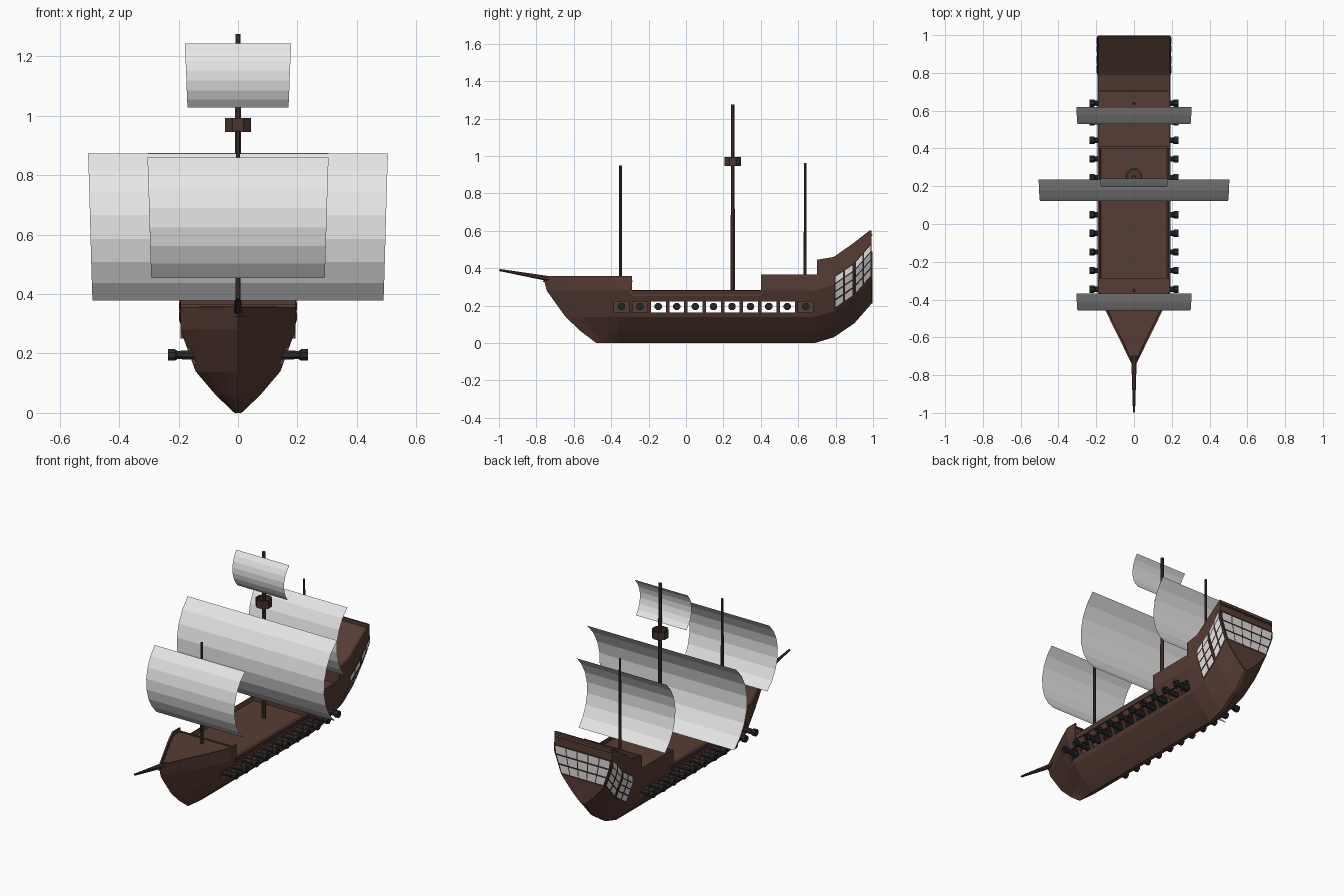
import bpy, bmesh, math
from mathutils import Vector, Matrix

if "Cube" in bpy.data.objects:
    bpy.data.objects.remove(bpy.data.objects["Cube"])


def material(name, r, g, b):
    m = bpy.data.materials.new(name)
    m.diffuse_color = (r, g, b, 1)
    m.use_nodes = True
    m.node_tree.nodes["Principled BSDF"].inputs["Base Color"].default_value = m.diffuse_color
    return m


WOOD = material("brown wood", 0.095, 0.045, 0.035)
SPAR = material("dark brown spar", 0.068, 0.036, 0.029)
FRAME = material("window frame brown", 0.035, 0.018, 0.014)
IRON = material("black iron", 0.022, 0.024, 0.026)
CLOTH = material("white sailcloth", 0.80, 0.80, 0.80)
GLASS = material("pale window", 0.72, 0.72, 0.72)


def finish(name, bm, mat):
    me = bpy.data.meshes.new(name)
    bm.to_mesh(me)
    bm.free()
    me.materials.append(mat)
    ob = bpy.data.objects.new(name, me)
    bpy.context.collection.objects.link(ob)
    return ob


def sheet(name, rows, mat, thick=0.0):
    """Grid surface through rows of points, thickened inward."""
    bm = bmesh.new()
    v = [[bm.verts.new(p) for p in row] for row in rows]
    for a, b in zip(v, v[1:]):
        for j in range(len(a) - 1):
            bm.faces.new((a[j], b[j], b[j + 1], a[j + 1]))
    bmesh.ops.remove_doubles(bm, verts=bm.verts[:], dist=1e-5)
    ob = finish(name, bm, mat)
    if thick:
        mod = ob.modifiers.new("thickness", 'SOLIDIFY')
        mod.thickness, mod.offset = thick, -1
    return ob


def boxes(name, bounds, mat):
    bm = bmesh.new()
    for x0, x1, y0, y1, z0, z1 in bounds:
        mtx = Matrix.Translation(((x0 + x1) / 2, (y0 + y1) / 2, (z0 + z1) / 2)) \
            @ Matrix.Diagonal((x1 - x0, y1 - y0, z1 - z0, 1))
        bmesh.ops.create_cube(bm, size=1, matrix=mtx)
    return finish(name, bm, mat)


def lathe(name, profile, mat, start, direction=(0, 0, 1), n=8):
    """Turn (radius, height) points about an axis."""
    bm = bmesh.new()
    rings = []
    for r, h in profile:
        ring = [(2 * math.pi * (k + .5) / n) for k in range(n)]
        rings.append([bm.verts.new((r * math.cos(a), r * math.sin(a), h)) for a in ring])
    for a, b in zip(rings, rings[1:]):
        for k in range(n):
            bm.faces.new((a[k], a[(k + 1) % n], b[(k + 1) % n], b[k]))
    bmesh.ops.remove_doubles(bm, verts=bm.verts[:], dist=1e-5)
    bmesh.ops.recalc_face_normals(bm, faces=bm.faces[:])
    rot = Vector((0, 0, 1)).rotation_difference(Vector(direction)).to_matrix().to_4x4()
    bm.transform(Matrix.Translation(start) @ rot)
    return finish(name, bm, mat)


def interp(table, t):
    for (a, p), (b, q) in zip(table, table[1:]):
        if t <= b:
            return p + (q - p) * (max(t, a) - a) / (b - a)
    return table[-1][1]


# Hull lines: half-breadth by height, stern lift by y, bow taper
SECTION = [(0, .012), (.06, .075), (.14, .143), (.28, .194)]
LIFT = [(.69, 0), (.79, .03), (.90, .105), (.992, .21)]
BOW = [(1, 0), (.68, .33), (.28, .74), (0, 1)]
STEM = [-.48, -.56, -.645, -.745]
FULL = -.36
W, STERN = .194, .992


def lift(y):
    return interp(LIFT, y)


def side_x(z):
    return interp(SECTION, z)


def mirrored(points):
    """Port top to keel to starboard top."""
    return [(-x, y, z) for x, y, z in reversed(points)] + points


# Hull shell with gunports cut through
rows = [mirrored([(x * f, FULL + (s - FULL) * u, z) for (z, x), s in zip(SECTION, STEM)])
        for u, f in BOW]
rows += [mirrored([(x, y, z + up) for z, x in SECTION]) for y, up in LIFT]
hull = sheet("hull", rows, WOOD, .012)
gun_y = [-.345 + .0985 * i for i in range(11)]
cutter = boxes("gunport_cutter", [(-.3, .3, y - .04, y + .04, .164, .221) for y in gun_y], WOOD)
cutter.hide_render = True
cut = hull.modifiers.new("gunports", 'BOOLEAN')
cut.object, cut.operation, cut.solver = cutter, 'DIFFERENCE', 'EXACT'
bpy.context.view_layer.update()
done = bpy.data.meshes.new_from_object(
    hull.evaluated_get(bpy.context.evaluated_depsgraph_get()))
hull.modifiers.clear()
hull.data = done
bpy.data.objects.remove(cutter)

# Transom closing the stern
bm = bmesh.new()
outline = mirrored([(x, STERN, z + .21) for z, x in SECTION])
bm.faces.new([bm.verts.new(p) for p in outline])
bmesh.ops.recalc_face_normals(bm, faces=bm.faces[:])
transom = finish("transom", bm, WOOD)
mod = transom.modifiers.new("thickness", 'SOLIDIFY')
mod.thickness, mod.offset = .008, 0


# Raised side walls, given as a path of (x, y, bottom, top)
def wall(name, path):
    sheet(name, [[(x, y, t), (x, y, b)] for x, y, b, t in path], WOOD, .01)


def both(half):
    return half + [(-x, y, b, t) for x, y, b, t in reversed(half)]


bow_half = [(W, -.29, .28, .355), (W, FULL, .28, .355)]
bow_top = [(W * f, FULL + (-.765 - FULL) * u) for u, f in reversed(BOW)]
bow_low = [(W * f, FULL + (-.745 - FULL) * u) for u, f in reversed(BOW)]
ring = [((W, -.29), (W, -.29))] + list(zip(bow_top, bow_low))
ring += [((-a[0], a[1]), (-b[0], b[1])) for a, b in reversed(ring)]
sheet("forecastle_wall", [[(*a, .357), (*b, .28)] for a, b in ring], WOOD, .01)
for s, name in ((-1, "port"), (1, "starboard")):
    path = [(s * W, .40, .28, .365), (s * W, .70, .28, .365)]
    wall("quarterdeck_wall_" + name, path[::-s])
POOP = [(.70, .445), (.79, .46), (.89, .53), (STERN, .602)]
wall("poop_wall", both([(-W, y, lift(y) + .28, t) for y, t in POOP]))

# Decks and the bulkheads at each step
sheet("foredeck", [[(x - .004 if x > .01 else x, y, .335), (-x + .004 if x > .01 else -x, y, .335)]
                   for x, y in bow_top[::-1] + [(W, -.285)]], WOOD, .01)
for name, pts in (("main_deck", [(-.30, .262), (.41, .262)]),
                  ("quarterdeck", [(.40, .345), (.71, .345)]),
                  ("poop_deck", [(y, t - .018) for y, t in POOP])):
    sheet(name, [[(W - .004, y, z), (.004 - W, y, z)] for y, z in pts], WOOD, .01)
boxes("step_bulkheads", [(-W, W, -.30, -.29, .25, .34), (-W, W, .40, .41, .25, .365),
                         (-W, W, .70, .71, .33, .445)], WOOD)
boxes("hold_stores", [(-.08, .08, -.42, -.198, .10, .255), (-.08, .08, .592, .69, .10, .255)], WOOD)

# Bowsprit
tip, root = Vector((0, -.998, .39)), Vector((0, -.70, .338))
length = (tip - root).length
lathe("bowsprit", [(0, 0), (.016, 0), (.006, length), (0, length)], SPAR, root, tip - root)

# Cannons on both sides
barrel = [(0, .10), (.018, .10), (.017, .15), (.015, .205), (.021, .212),
          (.021, .235), (.010, .235), (.010, .22), (0, .22)]
for i, y in enumerate(gun_y):
    for s, name in ((-1, "port"), (1, "starboard")):
        lathe(f"cannon_{name}_{i + 1}", barrel, IRON, (0, y, .195), (s, 0, 0))

# Masts and lookout
for name, y, base, top, r in (("fore", -.35, .32, .95, .010), ("main", .25, .25, 1.275, .013),
                              ("mizzen", .637, .33, .962, .009)):
    lathe(name + "_mast", [(0, base), (r, base), (r * .75, top), (0, top)], SPAR, (0, y, 0))
lathe("crows_nest", [(0, .945), (.047, .945), (.047, .993), (.039, .993), (.039, .958), (0, .958)],
      SPAR, (0, .25, 0))


# Billowing sails: circular arc in side view
def sail(name, y, z0, z1, w0, w1, depth, n=7):
    half = (z1 - z0) / 2
    R = (half * half + depth * depth) / (2 * depth)
    A = math.asin(half / R)
    rows = []
    for i in range(n + 1):
        a = -A + 2 * A * i / n
        w = w0 + (w1 - w0) * i / n
        yy, z = y - R * (math.cos(a) - math.cos(A)), (z0 + z1) / 2 + R * math.sin(a)
        rows.append([(-w, yy, z), (w, yy, z)])
    sheet(name, [r[::-1] for r in rows], CLOTH)


sail("fore_sail", -.368, .455, .86, .292, .305, .092)
sail("main_sail", .235, .378, .874, .49, .505, .115)
sail("main_topsail", .24, 1.028, 1.243, .17, .179, .045)
sail("mizzen_sail", .62, .455, .875, .292, .305, .092)


# Stern windows: thin plates on the hull sides and transom
def plates(name, quads, mat):
    bm = bmesh.new()
    for q in quads:
        f = bm.faces.new([bm.verts.new(p) for p in q])
        f.normal_update()
        if f.normal.dot(f.calc_center_median() - Vector((0, .7, .4))) < 0:
            f.normal_flip()
    finish(name, bm, mat)


def side_quad(s, y0, y1, r0, r1, off):
    return [(s * (side_x(r) + off), y, lift(y) + r)
            for y, r in ((y0, r0), (y1, r0), (y1, r1), (y0, r1))]


def back_quad(f0, f1, r0, r1, off):
    return [(f * side_x(r), STERN + off, .21 + r)
            for f, r in ((f0, r0), (f1, r0), (f1, r1), (f0, r1))]


cols = [(.80, .84), (.85, .89), (.91, .944), (.953, .987)]
rws = [(.155, .19), (.20, .235), (.243, .278), (.286, .318)]
back_rows = [(.155, .20), (.21, .255), (.265, .31)]
panes = [side_quad(s, *c, *r, .006) for s in (-1, 1) for c in cols for r in rws]
panes += [back_quad(-.95 + .385 * k, -.95 + .385 * k + .35, *r, .008)
          for k in range(5) for r in back_rows]
backing = [side_quad(s, *c, *r, .003) for s in (-1, 1) for c in ((.792, .90), (.90, .992))
           for r in ((.145, .28), (.28, .326))]
backing += [back_quad(-1, 1, .145, .28, .006), back_quad(-1, 1, .28, .32, .006)]
plates("stern_window_panes", panes, GLASS)
plates("stern_window_frames", backing, FRAME)
